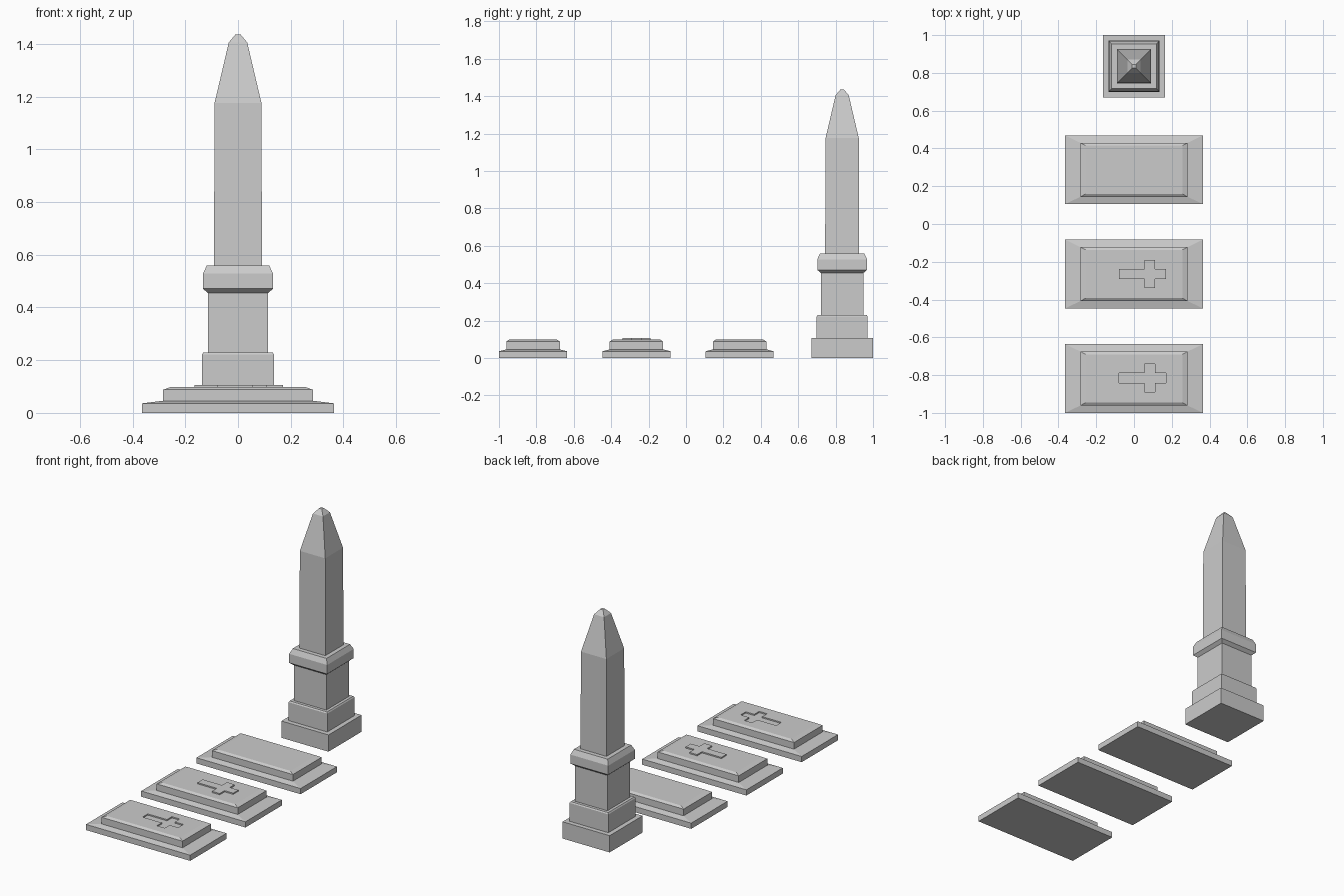
import bpy, bmesh

cube = bpy.data.objects.get("Cube")
if cube:
    bpy.data.objects.remove(cube, do_unlink=True)

stone = bpy.data.materials.new("grey_stone")
stone.use_nodes = True
colour = (0.6, 0.6, 0.6, 1)
stone.diffuse_color = colour
stone.node_tree.nodes["Principled BSDF"].inputs["Base Color"].default_value = colour


def finish(name, bm, location):
    bmesh.ops.recalc_face_normals(bm, faces=bm.faces)
    mesh = bpy.data.meshes.new(name)
    bm.to_mesh(mesh)
    bm.free()
    mesh.materials.append(stone)
    obj = bpy.data.objects.new(name, mesh)
    obj.location = location
    bpy.context.collection.objects.link(obj)
    return obj


def stack(name, rings, location):
    """Stepped rectangular solid; each ring is (half x, half y, z)."""
    bm = bmesh.new()
    loops = [[bm.verts.new((sx * hx, sy * hy, z))
              for sx, sy in ((-1, -1), (1, -1), (1, 1), (-1, 1))]
             for hx, hy, z in rings]
    for low, high in zip(loops, loops[1:]):
        for i in range(4):
            j = (i + 1) % 4
            bm.faces.new((low[i], low[j], high[j], high[i]))
    bm.faces.new(loops[0][::-1])
    bm.faces.new(loops[-1])
    return finish(name, bm, location)


def cross(name, y, bottom, top):
    """Latin cross lying along x, with its head towards +x."""
    half = [(-0.08, 0.026), (0.055, 0.026), (0.055, 0.075),
            (0.11, 0.075), (0.11, 0.026), (0.17, 0.026)]
    outline = half + [(x, -w) for x, w in reversed(half)]
    bm = bmesh.new()
    face = bm.faces.new([bm.verts.new((x, w, bottom)) for x, w in outline])
    up = bmesh.ops.extrude_face_region(bm, geom=[face])["geom"]
    bmesh.ops.translate(bm, vec=(0, 0, top - bottom),
                        verts=[v for v in up if isinstance(v, bmesh.types.BMVert)])
    return finish(name, bm, (0, y, 0))


# Three grave slabs: sloped plinth with a chamfered ledger on top
slab_top = 0.098
slab_rings = [(0.365, 0.182, 0), (0.365, 0.182, 0.036), (0.284, 0.143, 0.046),
              (0.284, 0.143, 0.088), (0.256, 0.128, slab_top)]
slabs = {name: stack(name, slab_rings, (0, y, 0))
         for name, y in (("engraved_slab", -0.818), ("raised_cross_slab", -0.265),
                         ("plain_slab", 0.287))}

# Raised cross on the middle slab
cross("raised_cross", -0.265, slab_top - 0.01, slab_top + 0.008)

# Cross cut into the front slab
cutter = cross("cross_cutter", -0.815, slab_top - 0.008, slab_top + 0.05)
cutter.hide_render = True
cutter.hide_viewport = True
cut = slabs["engraved_slab"].modifiers.new("engraving", "BOOLEAN")
cut.operation = "DIFFERENCE"
cut.solver = "EXACT"
cut.object = cutter

# Obelisk: stepped base, pedestal, collar, shaft and tapered point
profile = [(0.165, 0), (0.165, 0.106), (0.136, 0.106), (0.136, 0.222),
           (0.131, 0.23), (0.113, 0.23), (0.113, 0.454), (0.133, 0.471),
           (0.133, 0.528), (0.118, 0.56), (0.091, 0.56), (0.089, 1.175),
           (0.035, 1.405), (0.01, 1.435)]
stack("obelisk", [(h, h, z) for h, z in profile], (0, 0.835, 0))
